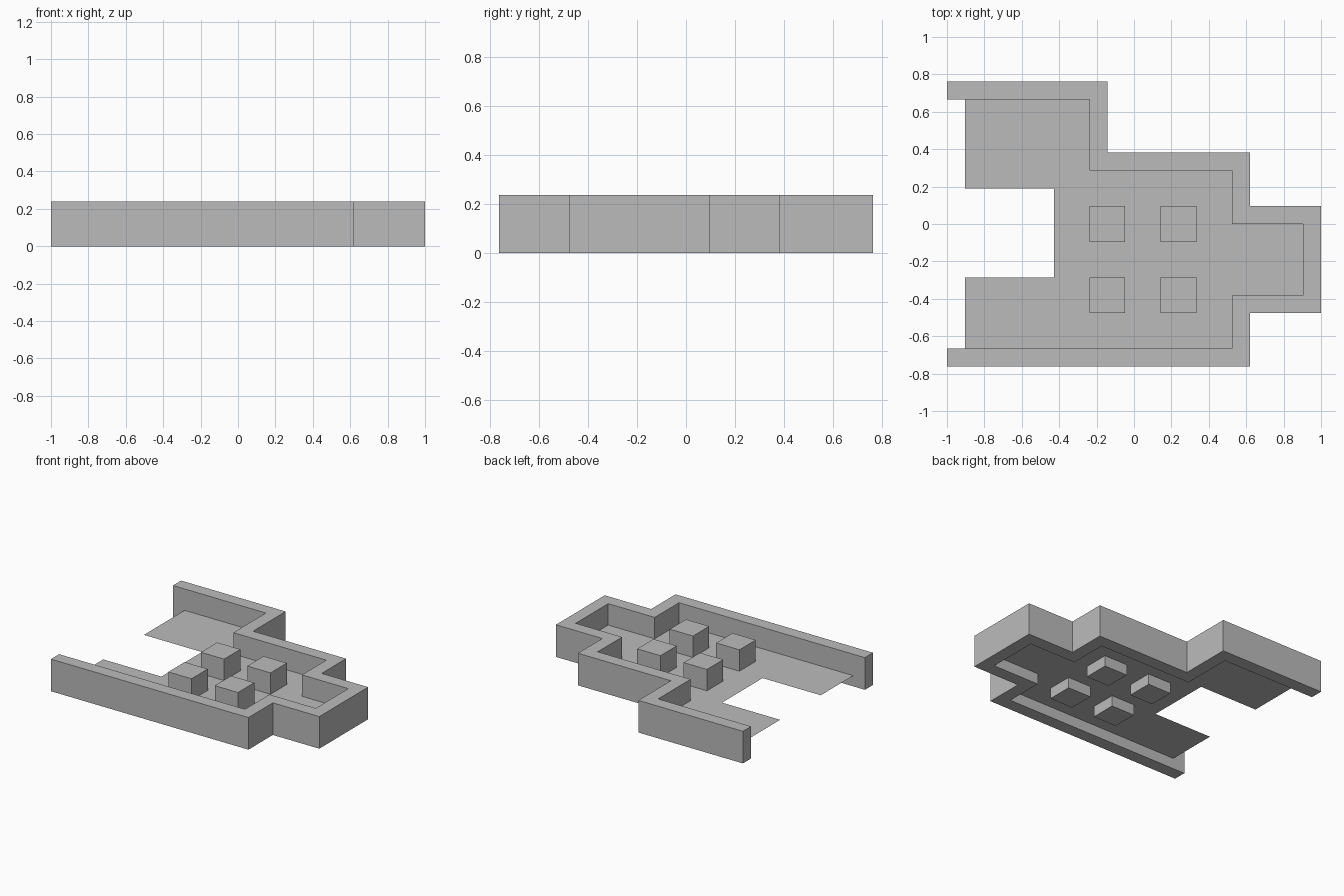
import bpy, bmesh

old = bpy.data.objects.get("Cube")
if old:
    bpy.data.objects.remove(old)

UNIT = 2 / 21          # wall thickness, the module of the whole plan
HEIGHT = 2.5 * UNIT
FLOOR_Z = HEIGHT / 3

grey = bpy.data.materials.new("plain grey")
grey.use_nodes = True
colour = (0.5, 0.5, 0.5, 1)
grey.diffuse_color = colour
grey.node_tree.nodes["Principled BSDF"].inputs["Base Color"].default_value = colour


def slab(name, outline, z, height=0):
    """Flat outline in plan modules, extruded upward when a height is given."""
    bm = bmesh.new()
    face = bm.faces.new([bm.verts.new((x * UNIT, y * UNIT, z)) for x, y in outline])
    face.normal_update()
    if face.normal.z < 0:
        face.normal_flip()
    if height:
        result = bmesh.ops.extrude_face_region(bm, geom=[face], use_keep_orig=True)
        top = [v for v in result["geom"] if isinstance(v, bmesh.types.BMVert)]
        bmesh.ops.translate(bm, verts=top, vec=(0, 0, height))
        bmesh.ops.recalc_face_normals(bm, faces=bm.faces)
    mesh = bpy.data.meshes.new(name)
    bm.to_mesh(mesh)
    bm.free()
    mesh.materials.append(grey)
    obj = bpy.data.objects.new(name, mesh)
    bpy.context.collection.objects.link(obj)
    return obj


# Stepped perimeter wall, open on the right-hand side
outer = [(-10.5, 8), (-1.5, 8), (-1.5, 4), (6.5, 4), (6.5, 1),
         (10.5, 1), (10.5, -5), (6.5, -5), (6.5, -8), (-10.5, -8)]
inner = [(-10.5, 7), (-2.5, 7), (-2.5, 3), (5.5, 3), (5.5, 0),
         (9.5, 0), (9.5, -4), (5.5, -4), (5.5, -7), (-10.5, -7)]
slab("perimeter_wall", outer + inner[::-1], 0, HEIGHT)

# Thin raised floor with a notch at its open end
notch = [(-9.5, -7), (-9.5, -3), (-4.5, -3), (-4.5, 2), (-9.5, 2), (-9.5, 7)]
slab("floor", inner[1:-1] + notch, FLOOR_Z)

# Four square pillars passing through the floor
for row, y in (("back", 0), ("front", -4)):
    for side, x in (("right", -1.5), ("left", 2.5)):
        square = [(x - 1, y - 1), (x + 1, y - 1), (x + 1, y + 1), (x - 1, y + 1)]
        slab(f"pillar_{row}_{side}", square, 0, HEIGHT)
